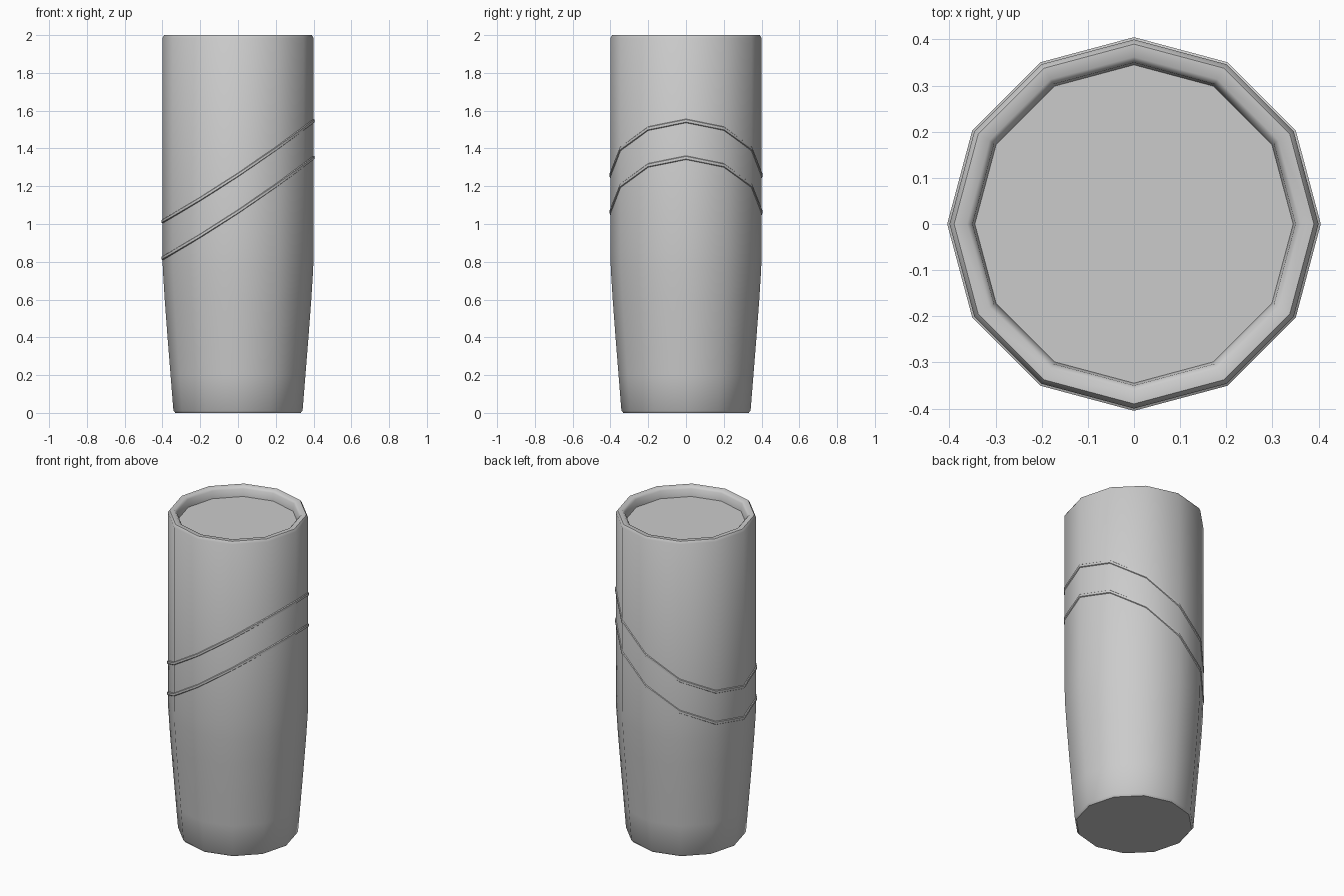
import bpy
import bmesh
import math

SIDES = 12

if "Cube" in bpy.data.objects:
    bpy.data.objects.remove(bpy.data.objects["Cube"], do_unlink=True)

# One plain grey for the whole tumbler
grey = bpy.data.materials.new("plain_grey")
grey.use_nodes = True
colour = (0.6, 0.6, 0.6, 1)
grey.diffuse_color = colour
grey.node_tree.nodes["Principled BSDF"].inputs["Base Color"].default_value = colour


def lathe(name, profile, closed=False, height=lambda x: 0.0):
    """Sweep (radius, z) points round the z axis, lifting each by height(x)."""
    bm = bmesh.new()
    rings = []
    for r, z in profile:
        ring = []
        for i in range(SIDES):
            a = math.tau * i / SIDES
            lift = height(0.4 * math.cos(a))
            ring.append(bm.verts.new((r * math.cos(a), r * math.sin(a), z + lift)))
        rings.append(ring)
    pairs = list(zip(rings, rings[1:]))
    if closed:
        pairs.append((rings[-1], rings[0]))
    else:
        bm.faces.new(rings[0])
        bm.faces.new(rings[-1])
    for low, high in pairs:
        for i in range(SIDES):
            j = (i + 1) % SIDES
            bm.faces.new((low[i], low[j], high[j], high[i]))
    bmesh.ops.recalc_face_normals(bm, faces=bm.faces)
    mesh = bpy.data.meshes.new(name)
    bm.to_mesh(mesh)
    bm.free()
    mesh.materials.append(grey)
    obj = bpy.data.objects.new(name, mesh)
    bpy.context.collection.objects.link(obj)
    bpy.ops.object.select_all(action="DESELECT")
    obj.select_set(True)
    bpy.context.view_layer.objects.active = obj
    bpy.ops.object.shade_smooth_by_angle(angle=math.radians(50))
    return obj


# Tapered body with a rounded lip and a shallow sunken top
lathe("tumbler_body", [
    (0.332, 0), (0.342, 0.012), (0.357, 0.2), (0.373, 0.4), (0.388, 0.6),
    (0.398, 0.76), (0.4, 0.85), (0.4, 1.985), (0.39, 2.0),
    (0.362, 2.0), (0.35, 1.987), (0.345, 1.94),
])


# Two slanted raised bands, rising towards +x
def slant(x):
    return 0.665 * x + 0.125 * x * x


band = [(0.396, -0.013), (0.405, -0.007), (0.405, 0.007), (0.396, 0.013)]
for name, z in (("upper_band", 1.26), ("lower_band", 1.065)):
    lathe(name, [(r, z + dz) for r, dz in band], closed=True, height=slant)
